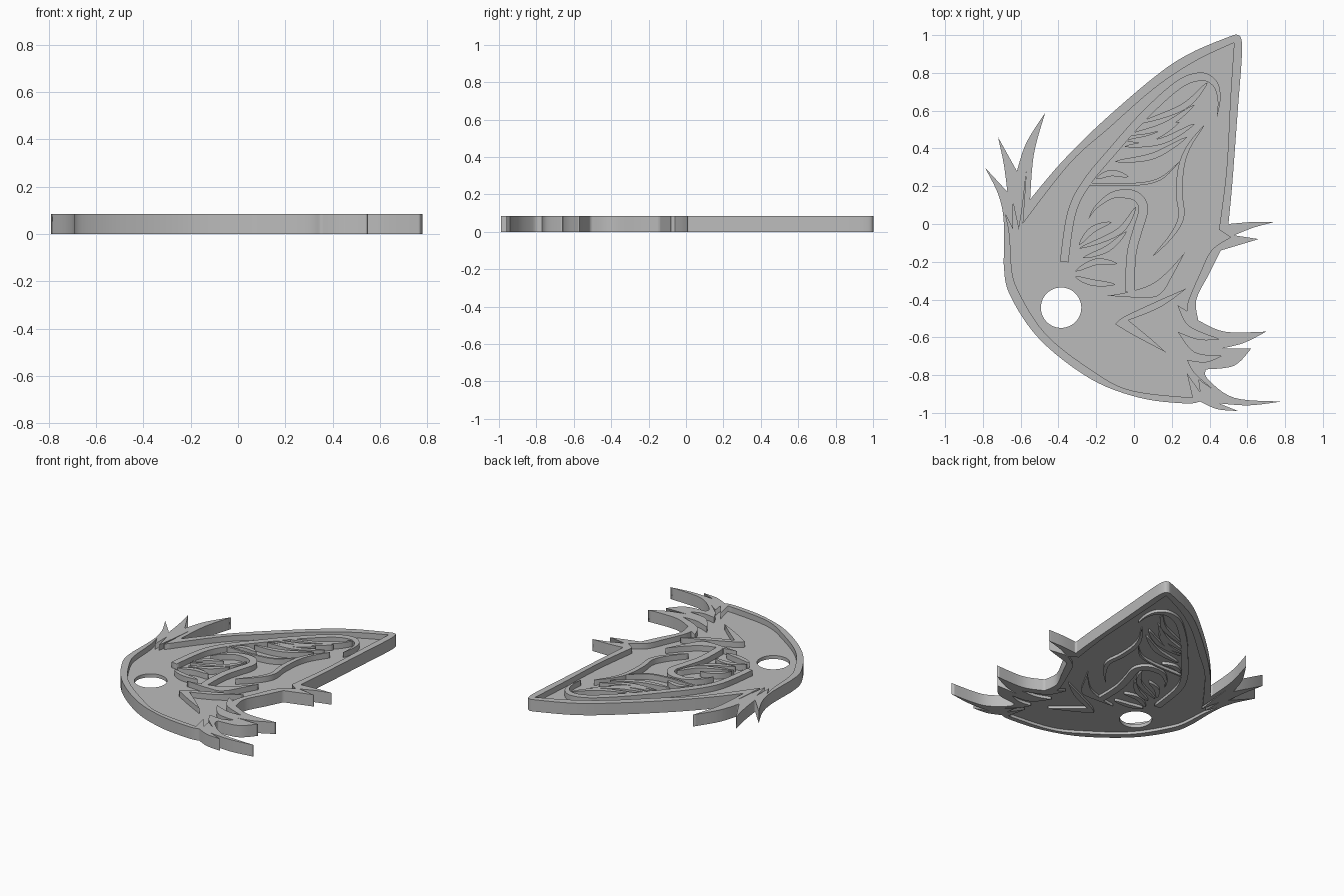
import bpy
import math
from mathutils import Vector

default_cube = bpy.data.objects.get("Cube")
if default_cube:
    bpy.data.objects.remove(default_cube, do_unlink=True)

THICKNESS = 0.085
FLOOR_BOTTOM, FLOOR_TOP = 0.02, 0.045

grey = bpy.data.materials.new("plain_grey")
grey.use_nodes = True
grey_colour = (0.5, 0.5, 0.5, 1)
grey.diffuse_color = grey_colour
grey.node_tree.nodes["Principled BSDF"].inputs["Base Color"].default_value = grey_colour


def smooth_path(points, steps=6):
    """Catmull-Rom curve through points given in hundredths of a unit."""
    knots = [Vector(point) / 100 for point in points]
    if len(knots) == 2:
        return knots
    padded = [knots[0]] + knots + [knots[-1]]
    path = []
    for before, start, end, after in zip(padded, padded[1:], padded[2:], padded[3:]):
        for step in range(steps):
            t = step / steps
            tangent_in = (end - before) / 2
            tangent_out = (after - start) / 2
            path.append(start * (2*t**3 - 3*t**2 + 1) + tangent_in * (t**3 - 2*t**2 + t)
                        + end * (3*t**2 - 2*t**3) + tangent_out * (t**3 - t**2))
    path.append(knots[-1])
    return path


def closed_outline(segments):
    """Join smooth segments with sharp corners; each starts where the last ended."""
    outline = []
    previous = segments[-1][-1]
    for segment in segments:
        outline += smooth_path([previous] + segment)[:-1]
        previous = segment[-1]
    return outline


def stroke_outline(points, width, profile):
    """Ribbon around a centre path, its width following a profile function."""
    path = smooth_path(points)
    left, right = [], []
    last = len(path) - 1
    for i, point in enumerate(path):
        direction = (path[min(i + 1, last)] - path[max(i - 1, 0)]).normalized()
        side = Vector((-direction.y, direction.x)) * width / 2 * profile(i / last)
        left.append(point + side)
        right.append(point - side)
    return left + right[::-1]


def taper_end(t):
    return max(0.04, min(1, (1 - t) * 3))


def taper_both(t):
    return max(0.04, math.sin(math.pi * t) ** 0.7)


def slab(name, outlines, bottom, top):
    """Extrude filled outlines; an outline inside another becomes a hole."""
    curve = bpy.data.curves.new(name, "CURVE")
    curve.dimensions = "2D"
    curve.fill_mode = "BOTH"
    curve.extrude = (top - bottom) / 2
    for outline in outlines:
        spline = curve.splines.new("POLY")
        spline.points.add(len(outline) - 1)
        for target, point in zip(spline.points, outline):
            target.co = (point.x, point.y, 0, 1)
        spline.use_cyclic_u = True
    helper = bpy.data.objects.new(name + "_profile", curve)
    bpy.context.collection.objects.link(helper)
    depsgraph = bpy.context.evaluated_depsgraph_get()
    mesh = bpy.data.meshes.new_from_object(helper.evaluated_get(depsgraph))
    bpy.data.objects.remove(helper, do_unlink=True)
    for vertex in mesh.vertices:
        vertex.co.z += (bottom + top) / 2
    mesh.materials.clear()
    mesh.materials.append(grey)
    part = bpy.data.objects.new(name, mesh)
    bpy.context.collection.objects.link(part)
    return part


# Outer silhouette: ear edge, fur tufts on both sides, rounded base
silhouette = closed_outline([
    [(-69, 2), (-72, 16), (-79, 30)], [(-67, 17)], [(-69, 32), (-72, 46)], [(-62, 28)],
    [(-57, 43), (-47, 59)], [(-53, 37), (-55, 13)],
    [(-39, 32), (-18, 53), (11, 78), (29, 90), (50, 99), (55, 100), (57, 97),
     (57, 87), (55, 61), (52, 21), (50, 0)],
    [(62, 1), (74, 1)], [(63, -2), (53, -6)], [(66, -8)], [(56, -11), (46, -14)],
    [(40, -26), (33, -40), (34, -51)], [(48, -57), (70, -57)], [(58, -63), (46, -66)],
    [(62, -66)], [(53, -75), (38, -77)], [(39, -82), (53, -92), (78, -94)],
    [(61, -96), (45, -95)], [(55, -99)], [(44, -98), (35, -94)],
    [(27, -95), (3, -92), (-23, -82), (-50, -61), (-66, -37), (-69, -21)],
])

# Inner edge of the raised rim
recess = closed_outline([
    [(-66, -5), (-68, 5)], [(-64, -3)], [(-64, 11)], [(-61, -3)], [(-59, 10), (-57, 28)],
    [(-59, 0)], [(-34, 32), (-13, 51), (11, 72), (32, 86), (53, 96)],
    [(51, 66), (49, 29), (45, -3)], [(51, -7)], [(41, -14), (35, -26), (29, -40), (28, -46)],
    [(23, -43)], [(29, -54), (45, -61)], [(34, -61), (23, -57)], [(32, -68), (46, -70)],
    [(38, -73), (28, -72)], [(32, -79), (41, -87)], [(34, -82)], [(35, -89)], [(28, -79)],
    [(31, -92)], [(-2, -88), (-23, -77), (-47, -58), (-62, -34), (-65, -21)],
])

# Round hole through the floor
hole = [Vector((math.cos(a), math.sin(a))) * 0.107 + Vector((-0.386, -0.443))
        for a in (math.tau * i / 64 for i in range(64))]

slab("raised_rim", [silhouette, recess], 0, THICKNESS)
slab("recessed_floor", [recess, hole], FLOOR_BOTTOM, FLOOR_TOP)

# Long raised ridges inside the ear: path, width, taper
ridges = {
    "upper_fold": ([(-37, -20), (-33, 6), (-25, 22), (-11, 39), (6, 58), (24, 74),
                    (36, 78), (43, 74), (45, 66), (44, 57)], 0.045, taper_end),
    "right_fold": ([(10, -17), (20, -6), (25, 4), (24, 16), (25, 30), (29, 41), (37, 52)],
                   0.035, taper_both),
    "cross_fold": ([(-23, 21), (0, 21), (14, 24), (25, 34)], 0.015, taper_end),
    "inner_fold": ([(-2, -36), (-2, -26), (-1, -14), (2, -3), (5, 8), (2, 14), (-4, 16),
                    (-12, 15), (-20, 9), (-24, 3)], 0.05, taper_end),
}
for name, (path, width, profile) in ridges.items():
    slab(name, [stroke_outline(path, width, profile)], 0, THICKNESS)

# Leaf-shaped fur strands: base, middle, tip
strands = {
    "upper_strand": [
        [(2, 53), (26, 62), (39, 75)], [(-3, 47), (16, 52), (32, 63)],
        [(-4, 44), (10, 46), (24, 54)], [(-5, 41), (15, 44), (32, 53)],
        [(-10, 33), (10, 36), (28, 46)], [(-20, 24), (-12, 27), (-3, 25)]],
    "lower_strand": [
        [(-29, -13), (-8, -4), (1, 9)], [(-29, -11), (-22, -3), (-12, 1)],
        [(-27, -18), (-14, -13), (-4, -4)], [(-31, -25), (-20, -20), (-9, -21)],
        [(-31, -28), (-22, -31), (-10, -32)]],
}
for name, paths in strands.items():
    for number, path in enumerate(paths, 1):
        slab(f"{name}_{number}", [stroke_outline(path, 0.034, taper_both)], 0, THICKNESS)

# Pointed fur locks below the folds
upper_lock = [[(-3, -36), (9, -32), (18, -25), (27, -15)],
              [(20, -28), (15, -36), (8, -39), (-14, -38)]]
lower_lock = [[(12, -41), (-5, -49), (-10, -53)], [(0, -59), (17, -68)],
              [(8, -60), (-3, -51)], [(14, -44), (28, -34)]]
slab("upper_lock", [closed_outline(upper_lock)], 0, THICKNESS)
slab("lower_lock", [closed_outline(lower_lock)], 0, THICKNESS)
